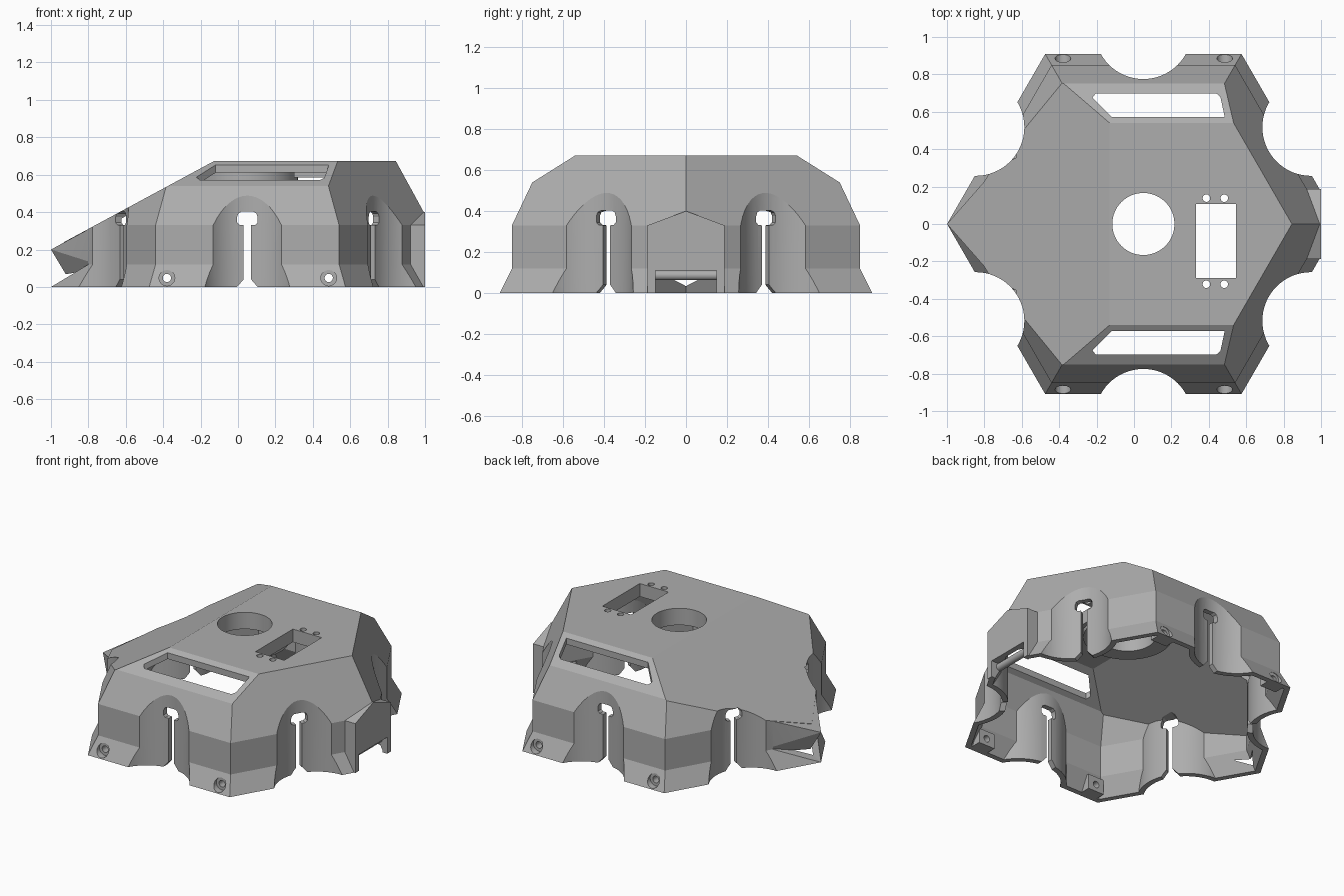
import bpy, bmesh
from math import pi, cos, sin, radians
from mathutils import Vector, Matrix

if "Cube" in bpy.data.objects:
    bpy.data.objects.remove(bpy.data.objects["Cube"], do_unlink=True)

grey = bpy.data.materials.new("plain grey")
grey.use_nodes = True
grey.diffuse_color = (0.42, 0.42, 0.42, 1)
grey.node_tree.nodes["Principled BSDF"].inputs["Base Color"].default_value = grey.diffuse_color

CX = 0.05      # centre of the hexagon
WALL = 0.035   # shell thickness


def make_object(name, bm, matrix=None):
    bmesh.ops.recalc_face_normals(bm, faces=bm.faces)
    if matrix:
        bm.transform(matrix)
    mesh = bpy.data.meshes.new(name)
    bm.to_mesh(mesh)
    bm.free()
    mesh.materials.append(grey)
    obj = bpy.data.objects.new(name, mesh)
    bpy.context.collection.objects.link(obj)
    return obj


def loft(rings):
    """Closed solid through rings of points."""
    bm = bmesh.new()
    loops = [[bm.verts.new(p) for p in ring] for ring in rings]
    n = len(loops[0])
    for a, b in zip(loops, loops[1:]):
        for i in range(n):
            j = (i + 1) % n
            bm.faces.new((a[i], a[j], b[j], b[i]))
    bm.faces.new(loops[0])
    bm.faces.new(loops[-1])
    return bm


def hull(name, points):
    bm = bmesh.new()
    for p in points:
        bm.verts.new(p)
    bmesh.ops.convex_hull(bm, input=bm.verts)
    return make_object(name, bm)


def box(name, x, y, z):
    return hull(name, [(a, b, c) for a in x for b in y for c in z])


def prism_z(name, outline, z0, z1):
    return make_object(name, loft([[(x, y, z) for x, y in outline] for z in (z0, z1)]))


def circle(cx, cy, r, n=64):
    return [(cx + r * cos(2 * pi * i / n), cy + r * sin(2 * pi * i / n)) for i in range(n)]


def rod_y(name, x, z, r, y0, y1):
    return make_object(name, loft([[(a, y, b) for a, b in circle(x, z, r, 32)] for y in (y0, y1)]))


def boolean(target, tool, operation="DIFFERENCE"):
    mod = target.modifiers.new(operation.lower(), "BOOLEAN")
    mod.operation = operation
    mod.solver = "EXACT"
    mod.object = tool
    bpy.context.view_layer.objects.active = target
    bpy.ops.object.modifier_apply(modifier=mod.name)
    bpy.data.objects.remove(tool, do_unlink=True)


def trim(bm, point, normal, inset):
    """Cut away everything beyond a plane moved inwards."""
    n = Vector(normal).normalized()
    bmesh.ops.bisect_plane(bm, geom=bm.verts[:] + bm.edges[:] + bm.faces[:],
                           plane_co=Vector(point) - n * inset, plane_no=n, clear_outer=True)
    bmesh.ops.holes_fill(bm, edges=[e for e in bm.edges if e.is_boundary])


def hex_body(name, t):
    """Faceted hexagonal body, offset inwards by t."""
    levels = [(0.909, 0), (0.85, 0.12), (0.85, 0.33), (0.688, 0.672)]
    if t:
        levels = [(0.92, -0.022)] + levels[1:3] + [(0.688 + 0.475 * t, 0.672 - t)]
    rings = []
    for apothem, z in levels:
        r = (apothem - t) / cos(pi / 6)
        rings.append([(CX + r * cos(k * pi / 3), r * sin(k * pi / 3), z) for k in range(6)])
    bm = loft(rings)
    trim(bm, (-0.13, 0, 0.672), (-0.54, 0, 1), t)
    for s in (-1, 1):
        trim(bm, (0, s * 0.75, 0.54), (0, s * 0.132, 0.21), t)
    trim(bm, (1, 0, 0), (1, 0, 0), t)
    return make_object(name, bm)


def carve_bays(obj, radius):
    """Upright round bays in the six sides."""
    for k in range(6):
        a = radians(30 + 60 * k)
        outline = circle(CX + 1.035 * cos(a), 1.035 * sin(a), radius)
        boolean(obj, prism_z("bay_cutter", outline, -0.2, 0.9))


# Outer body with the overhanging beak and the gabled end block
shell = hex_body("cover_shell", 0)
tip, notch, base = (-1, 0, 0.2), (-0.91, 0, 0.05), (-1, 0, 0)
beak = [tip, notch]
for s in (-1, 1):
    beak += [(-0.78, s * 0.25, 0.319), (-0.78, s * 0.25, 0.13)]
boolean(shell, hull("beak", beak), "UNION")
for s in (-1, 1):
    boolean(shell, hull("beak_undercut", [tip, notch, base, (-0.78, s * 0.25, 0.13)]))
gable = []
for x in (0.87, 1):
    gable += [(x, 0, 0.4)] + [(x, s * 0.188, z) for s in (-1, 1) for z in (0, 0.33)]
boolean(shell, hull("end_block", gable), "UNION")
carve_bays(shell, 0.26)

# Cavity, leaving a collar, a pocket frame and screw pads behind
cavity = hex_body("cavity", WALL)
carve_bays(cavity, 0.26 + WALL)
boolean(cavity, prism_z("collar", circle(CX, 0, 0.27), 0.56, 0.8))
boolean(cavity, box("pocket_frame", (0.3, 0.58), (-0.35, 0.165), (0.585, 0.8)))
SCREWS = [(x, s) for x in (-0.38, 0.485) for s in (-1, 1)]
for x, s in SCREWS:
    boolean(cavity, box("screw_pad", (x - 0.06, x + 0.06), (s * 0.81, s * 0.95), (-0.1, 0.1)))
boolean(shell, cavity)

# Keyhole slots at the back of each bay
half = [(0.055, -0.05), (0.055, 0), (0.02, 0.04), (0.02, 0.33), (0.042, 0.332),
        (0.055, 0.345), (0.055, 0.375), (0.048, 0.393), (0.033, 0.402)]
keyhole = half + [(-u, z) for u, z in reversed(half)]
for k in range(6):
    bm = loft([[(r, u, z) for u, z in keyhole] for r in (0.68, 0.96)])
    place = Matrix.Translation((CX, 0, 0)) @ Matrix.Rotation(radians(30 + 60 * k), 4, "Z")
    boolean(shell, make_object("keyhole_cutter", bm, place))

# Openings in the roof
boolean(shell, prism_z("round_opening", circle(CX, 0, 0.166), 0.4, 0.9))
boolean(shell, box("pocket_opening", (0.332, 0.545), (-0.29, 0.106), (0.4, 0.9)))
for x in (0.387, 0.483):
    for y in (0.138, -0.322):
        boolean(shell, prism_z("small_hole", circle(x, y, 0.02, 24), 0.4, 0.9))
window = [(-0.12, 0.572), (0.485, 0.572), (0.462, 0.68), (0.44, 0.698), (-0.205, 0.698), (-0.222, 0.675)]
for s in (-1, 1):
    boolean(shell, prism_z("window_cutter", [(x, s * y) for x, y in window], 0.45, 0.9))

# Counterbored screw holes in the skirt
for x, s in SCREWS:
    boolean(shell, rod_y("screw_hole", x, 0.048, 0.022, s * 0.75, s * 1))
    boolean(shell, rod_y("screw_counterbore", x, 0.048, 0.042, s * 0.862, s * 1))

# Latch opening in the end block, with its bar
boolean(shell, box("latch_opening", (0.85, 1.1), (-0.15, 0.15), (-0.1, 0.11)))
latch_bar = rod_y("latch_bar", 0.94, 0.086, 0.024, -0.155, 0.155)

for obj in (shell, latch_bar):
    bpy.ops.object.select_all(action="DESELECT")
    obj.select_set(True)
    bpy.context.view_layer.objects.active = obj
    bpy.ops.object.shade_smooth_by_angle(angle=radians(20))
